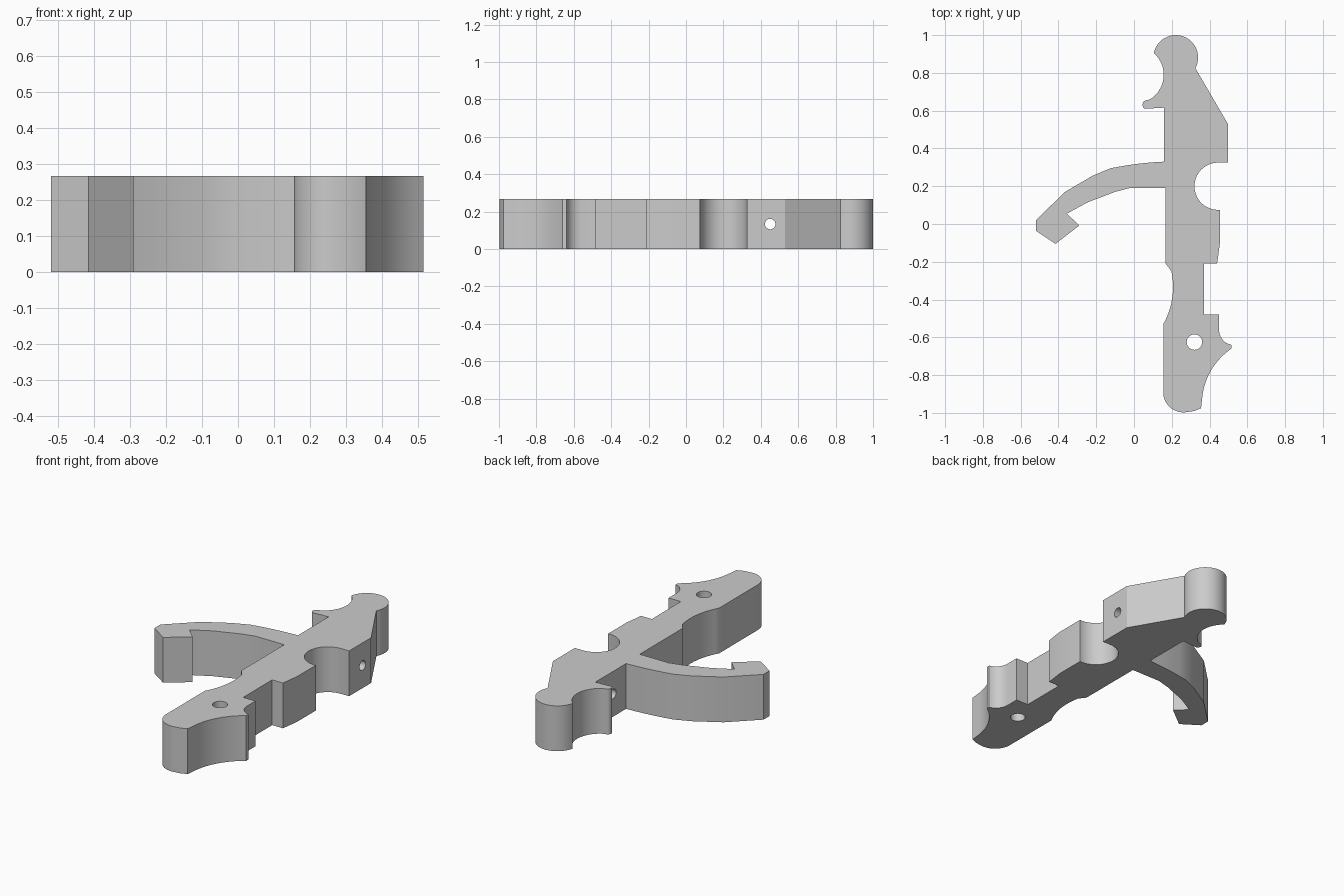
import bpy
import bmesh
import math
from mathutils import Vector, Matrix

cube = bpy.data.objects.get("Cube")
if cube:
    bpy.data.objects.remove(cube, do_unlink=True)

THICKNESS = 0.267


def make_material(name, colour):
    material = bpy.data.materials.new(name)
    material.use_nodes = True
    material.diffuse_color = colour
    material.node_tree.nodes["Principled BSDF"].inputs["Base Color"].default_value = colour
    return material


def arc(start, middle, end, steps=10):
    """Points on the circular arc running from start through middle to end."""
    a, b, c = Vector(start), Vector(middle), Vector(end)
    u, v = b - a, c - a
    d = 2 * u.cross(v)
    centre = a + Vector((v.y * u.length_squared - u.y * v.length_squared,
                         u.x * v.length_squared - v.x * u.length_squared)) / d
    radius = (a - centre).length
    first = math.atan2(*(a - centre).yx)
    last = math.atan2(*(c - centre).yx)
    sweep = (last - first) % math.tau
    if d < 0:
        sweep -= math.tau
    angles = [first + sweep * i / steps for i in range(steps + 1)]
    return [(centre.x + radius * math.cos(t), centre.y + radius * math.sin(t)) for t in angles]


def extrude_outline(name, outline, height, material):
    bm = bmesh.new()
    face = bm.faces.new([bm.verts.new((x, y, 0)) for x, y in outline])
    result = bmesh.ops.extrude_face_region(bm, geom=[face])
    top = [v for v in result["geom"] if isinstance(v, bmesh.types.BMVert)]
    bmesh.ops.translate(bm, verts=top, vec=(0, 0, height))
    bmesh.ops.recalc_face_normals(bm, faces=bm.faces)
    mesh = bpy.data.meshes.new(name)
    bm.to_mesh(mesh)
    bm.free()
    mesh.materials.append(material)
    obj = bpy.data.objects.new(name, mesh)
    bpy.context.collection.objects.link(obj)
    return obj


def drill(target, name, location, radius, rotation=(0, 0, 0)):
    """Cut a round through hole and discard the cutter."""
    bpy.ops.mesh.primitive_cylinder_add(vertices=32, radius=radius, depth=1,
                                        location=location, rotation=rotation)
    cutter = bpy.context.object
    cutter.name = name
    cutter.hide_render = True
    cutter.data.materials.append(target.data.materials[0])
    modifier = target.modifiers.new(name, "BOOLEAN")
    modifier.operation = "DIFFERENCE"
    modifier.solver = "EXACT"
    modifier.object = cutter
    bpy.context.view_layer.objects.active = target
    bpy.ops.object.modifier_apply(modifier=name)
    bpy.data.objects.remove(cutter, do_unlink=True)


grey = make_material("plain grey", (0.6, 0.6, 0.6, 1))

# Rounded foot, flared spur and stepped waist
foot = arc((0.155, -0.9), (0.19, -0.97), (0.27, -0.997)) + [(0.32, -0.99), (0.355, -0.975)]
spur = arc((0.36, -0.93), (0.405, -0.78), (0.515, -0.66)) + arc((0.515, -0.64), (0.467, -0.61), (0.45, -0.56), 6)
waist = [(0.45, -0.48), (0.37, -0.48), (0.37, -0.21), (0.44, -0.21), (0.455, -0.1)]

# Round notch, sloped shoulder and rounded head
notch = arc((0.455, 0.075), (0.32, 0.2), (0.445, 0.325), 24)
shoulder = [(0.497, 0.325), (0.497, 0.53)]
head = arc((0.325, 0.825), (0.22, 1), (0.105, 0.905), 24)

# Finger rest scooped out below the head
finger_rest = arc((0.105, 0.905), (0.157, 0.79), (0.085, 0.66), 16)[1:]
finger_tip = arc((0.065, 0.655), (0.045, 0.635), (0.057, 0.61), 6) + [(0.16, 0.616)]

# Curved side arm ending in a claw
arm_outside = arc((0.16, 0.33), (0.015, 0.318), (-0.125, 0.295), 6) + [(-0.22, 0.255), (-0.365, 0.17)]
claw = [(-0.52, 0.02), (-0.52, -0.035), (-0.415, -0.105), (-0.29, -0.008), (-0.355, 0.055)]
arm_inside = [(-0.245, 0.115), (-0.1, 0.17), (-0.02, 0.191), (0.168, 0.191)]

# Hollow in the back edge
hollow = [(0.168, -0.21)] + arc((0.198, -0.25), (0.205, -0.37), (0.155, -0.53), 12)

outline = (foot + spur + waist + notch + shoulder + head + finger_rest
           + finger_tip + arm_outside + claw + arm_inside + hollow)
lever = extrude_outline("lever_body", outline, THICKNESS, grey)

# Upright pivot hole and sideways pin hole
drill(lever, "pivot_hole", (0.32, -0.625, THICKNESS / 2), 0.041)
drill(lever, "pin_hole", (0.33, 0.45, THICKNESS / 2), 0.028, (0, math.pi / 2, 0))

bpy.ops.object.select_all(action="DESELECT")
lever.select_set(True)
bpy.context.view_layer.objects.active = lever
bpy.ops.object.shade_smooth_by_angle(angle=math.radians(30))
